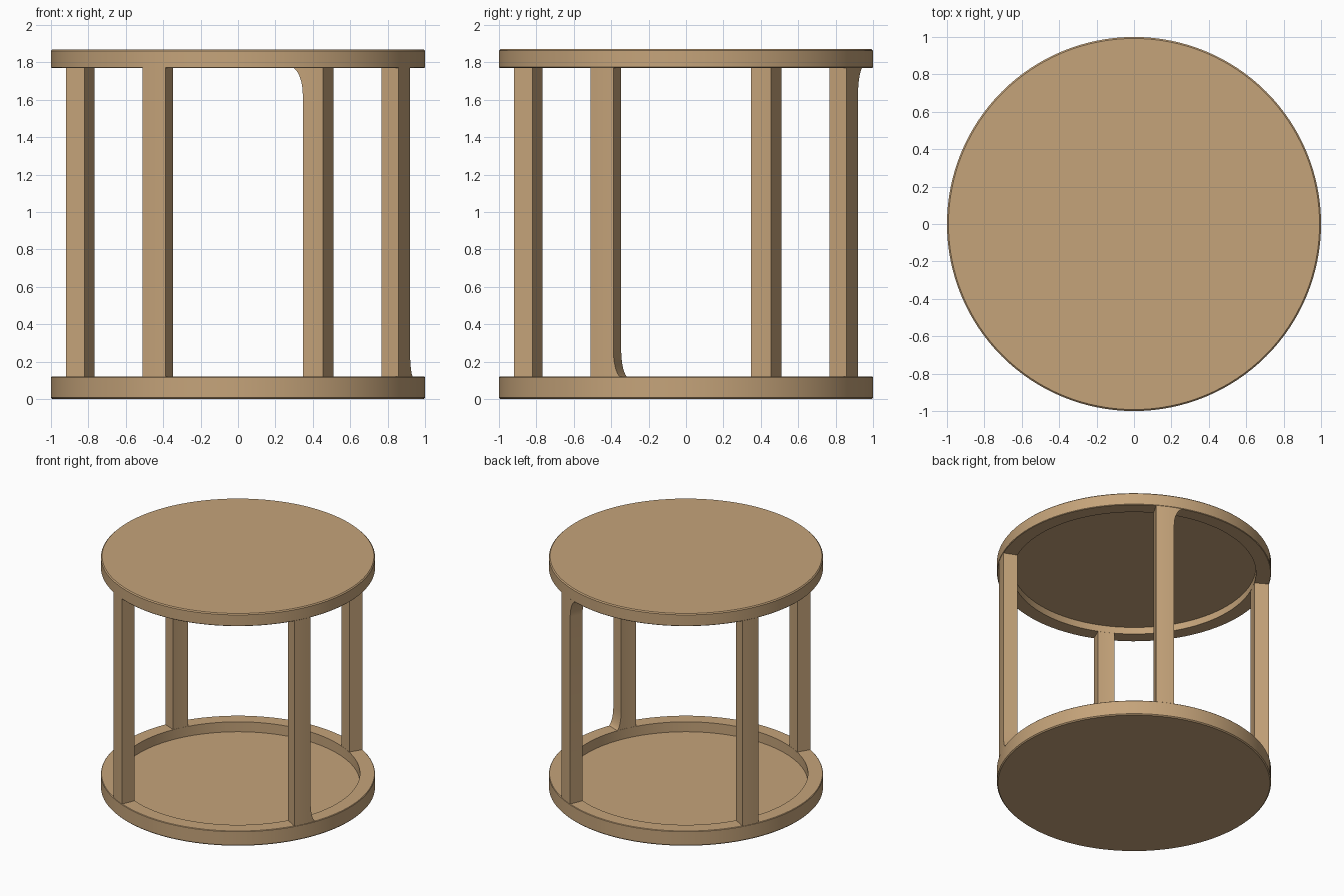
import bpy, bmesh, math

if "Cube" in bpy.data.objects:
    bpy.data.objects.remove(bpy.data.objects["Cube"])

R_OUT, R_IN = 1.0, 0.89
SEG = 128

wood = bpy.data.materials.new("tan wood")
wood.diffuse_color = (0.56, 0.37, 0.195, 1)
wood.use_nodes = True
wood.node_tree.nodes["Principled BSDF"].inputs["Base Color"].default_value = wood.diffuse_color


def finish(name, bm):
    bmesh.ops.recalc_face_normals(bm, faces=bm.faces[:])
    me = bpy.data.meshes.new(name)
    bm.to_mesh(me)
    bm.free()
    ob = bpy.data.objects.new(name, me)
    bpy.context.collection.objects.link(ob)
    me.materials.append(wood)
    bpy.ops.object.select_all(action='DESELECT')
    bpy.context.view_layer.objects.active = ob
    ob.select_set(True)
    bpy.ops.object.shade_smooth_by_angle(angle=math.radians(35))
    return ob


def lathe(name, profile):
    """Spin a (radius, z) profile that starts and ends on the axis."""
    bm = bmesh.new()
    rings = []
    for r, z in profile:
        if r == 0:
            rings.append([bm.verts.new((0, 0, z))] * SEG)
        else:
            rings.append([bm.verts.new((r * math.cos(2 * math.pi * i / SEG),
                                        r * math.sin(2 * math.pi * i / SEG), z))
                          for i in range(SEG)])
    for a, b in zip(rings, rings[1:]):
        for i in range(SEG):
            j = (i + 1) % SEG
            quad = list(dict.fromkeys((a[i], a[j], b[j], b[i])))
            bm.faces.new(quad)
    return finish(name, bm)


def post(name, mid_deg, low_flare=0.0, top_flare=0.0):
    """Curved wall strip; flares widen one side where it meets a rim."""
    z0, z1, half, n = 0.115, 1.775, math.radians(3.9), 4
    mid = math.radians(mid_deg)
    rows = [(z0 + 0.15 * (1 - math.cos(t)), low_flare * (1 - math.sin(t)))
            for t in [k * math.pi / 12 for k in range(7)]]
    rows += [(z1 - 0.15 * (1 - math.cos(t)), top_flare * (1 - math.sin(t)))
             for t in [k * math.pi / 12 for k in range(6, -1, -1)]]
    bm = bmesh.new()
    loops = []
    for z, extra in rows:
        a0, a1 = mid - half, mid + half + extra
        angs = [a0 + (a1 - a0) * k / n for k in range(n + 1)]
        pts = [(0.998, a) for a in angs] + [(R_IN + 0.001, a) for a in reversed(angs)]
        loops.append([bm.verts.new((r * math.cos(a), r * math.sin(a), z)) for r, a in pts])
    for a, b in zip(loops, loops[1:]):
        for i in range(len(a)):
            j = (i + 1) % len(a)
            bm.faces.new((a[i], a[j], b[j], b[i]))
    bm.faces.new(loops[0])
    bm.faces.new(loops[-1])
    return finish(name, bm)


# Base tray with raised rim
e = 0.008
lathe("base_tray", [(0, 0), (R_OUT - e, 0), (R_OUT, e), (R_OUT, 0.12 - e / 2),
                    (R_OUT - e / 2, 0.12), (R_IN, 0.12), (R_IN, 0.04), (0, 0.04)])

# Top disc with a lip underneath
lathe("top_disc", [(0, 1.87), (R_OUT - e, 1.87), (R_OUT, 1.87 - e), (R_OUT, 1.77 + e / 2),
                   (R_OUT - e / 2, 1.77), (R_IN, 1.77), (R_IN, 1.825), (0, 1.825)])

# Four posts a quarter turn apart
post("right_post", -26.8, low_flare=0.05)
post("back_post", 63.2, top_flare=0.08)
post("left_post", 153.2)
post("front_post", 243.2)
